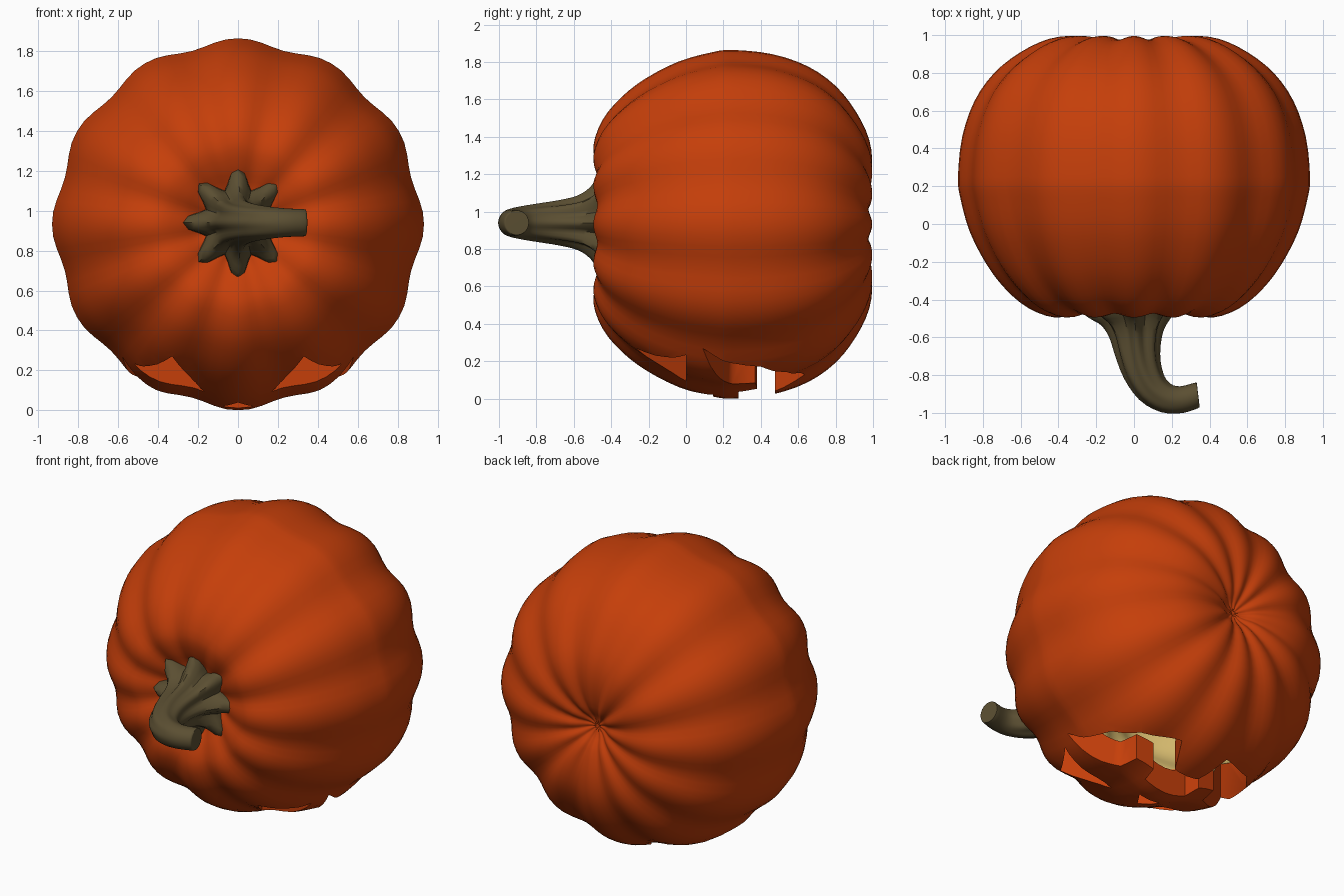
import bpy, bmesh, math
from mathutils import Vector

if "Cube" in bpy.data.objects:
    bpy.data.objects.remove(bpy.data.objects["Cube"])


def material(name, rgb):
    m = bpy.data.materials.new(name)
    m.diffuse_color = (*rgb, 1)
    m.use_nodes = True
    m.node_tree.nodes["Principled BSDF"].inputs["Base Color"].default_value = m.diffuse_color
    return m


ORANGE = material("pumpkin orange", (0.56, 0.049, 0.003))
CREAM = material("inner cream", (0.64, 0.47, 0.15))
STEM = material("stem brown", (0.105, 0.078, 0.032))
CY, CZ = 0.25, 0.932         # centre of the pumpkin, axis along y


def make_object(name, bm, mats):
    me = bpy.data.meshes.new(name)
    bm.to_mesh(me)
    bm.free()
    for m in mats:
        me.materials.append(m)
    ob = bpy.data.objects.new(name, me)
    bpy.context.collection.objects.link(ob)
    return ob


def smooth_curve(pts, n):
    """Catmull-Rom curve through tuples of any length."""
    out = []
    for i in range(len(pts) - 1):
        p0, p1 = pts[max(i - 1, 0)], pts[i]
        p2, p3 = pts[i + 1], pts[min(i + 2, len(pts) - 1)]
        for k in range(n):
            t = k / n
            out.append(tuple(
                0.5 * (2 * b + (c - a) * t + (2 * a - 5 * b + 4 * c - d) * t * t
                       + (3 * b - a - 3 * c + d) * t ** 3)
                for a, b, c, d in zip(p0, p1, p2, p3)))
    return out + [tuple(pts[-1])]


def skin(bm, rings, mat=0):
    faces = []
    for a, b in zip(rings, rings[1:]):
        n = max(len(a), len(b))
        for i in range(n):
            j = (i + 1) % n
            q = [a[i % len(a)], a[j % len(a)], b[j % len(b)], b[i % len(b)]]
            faces.append(bm.faces.new(list(dict.fromkeys(q))))
    for f in faces:
        f.material_index = mat
    return faces


# Ribbed pumpkin shell: (radius, y) profile, outer skin and smaller inner skin
PROFILE = [(0, -.38), (.1, -.39), (.2, -.42), (.3, -.47), (.42, -.495),
           (.56, -.445), (.68, -.345), (.78, -.215), (.87, -.04), (.92, .14),
           (.932, .25), (.91, .46), (.845, .65), (.74, .80), (.60, .91),
           (.45, .98), (.3, .995), (.15, .965), (.06, .91), (0, .89)]
SEG = 96


def shell(bm, size, mat):
    rings = []
    for r, y in smooth_curve(PROFILE, 3):
        if r < 0.004:
            rings.append([bm.verts.new((0, CY + (y - CY) * size, CZ))])
            continue
        ring = []
        for i in range(SEG):
            a = 2 * math.pi * i / SEG
            dent = (0.5 - 0.5 * math.cos(12 * a)) ** 1.2
            pole = max(0, 1 - r / 0.8)
            dr = 1 - (0.036 + 0.03 * pole) * dent
            dy = 1 - 0.028 * min(1, r / 0.15) * dent
            ring.append(bm.verts.new((r * size * dr * math.sin(a),
                                      CY + (y - CY) * size * dy,
                                      CZ + r * size * dr * math.cos(a))))
        rings.append(ring)
    return skin(bm, rings, mat)


bm = bmesh.new()
outer = shell(bm, 1.0, 0)
bmesh.ops.recalc_face_normals(bm, faces=outer)
inner = shell(bm, 0.82, 1)
bmesh.ops.recalc_face_normals(bm, faces=inner)
bmesh.ops.reverse_faces(bm, faces=inner)
pumpkin = make_object("pumpkin_shell", bm, [ORANGE, CREAM])

# Carved face on the underside: eyes, nose and toothed mouth
eye = [(.33, -.27), (.17, 0), (.52, 0)]
nose = [(0, .03), (.08, .145), (-.08, .145)]
half_mouth = [(.15, .28), (.17, .38), (.29, .37), (.31, .25), (.58, .09),
              (.51, .40), (.40, .54), (.17, .635), (.09, .475)]
mouth = half_mouth + [(-x, y) for x, y in reversed(half_mouth)]
bm = bmesh.new()
for outline in (eye, [(-x, y) for x, y in eye], nose, mouth):
    low, high = [[bm.verts.new((x, y, z)) for x, y in outline] for z in (-.2, .6)]
    skin(bm, [low, high])
    bm.faces.new(low)
    bm.faces.new(high)
bmesh.ops.recalc_face_normals(bm, faces=bm.faces)
cutter = make_object("face_cutter", bm, [ORANGE])
cutter.hide_render = True
mod = pumpkin.modifiers.new("carve", 'BOOLEAN')
mod.operation = 'DIFFERENCE'
mod.solver = 'EXACT'
mod.object = cutter
bpy.context.view_layer.objects.active = pumpkin
bpy.ops.object.modifier_apply(modifier=mod.name)
bpy.data.objects.remove(cutter)

# Curved stem: (x, y, radius, star strength) along its path, eight ridges
PATH = [(0, -.37, .23, .24), (0, -.45, .222, .24), (.005, -.51, .165, .17),
        (.01, -.58, .13, .12), (.02, -.68, .112, .08), (.045, -.78, .10, .05),
        (.095, -.87, .088, .03), (.17, -.922, .078, .01), (.25, -.93, .071, 0),
        (.33, -.908, .068, 0), (.34, -.904, .06, 0)]
pts = smooth_curve(PATH, 3)
bm = bmesh.new()
rings = []
for i, (x, y, r, star) in enumerate(pts):
    a, b = pts[max(i - 1, 0)], pts[min(i + 1, len(pts) - 1)]
    t = Vector((b[0] - a[0], b[1] - a[1], 0)).normalized()
    if x > .25:
        t = Vector((1, 0.12, 0)).normalized()
    side = Vector((-t.y, t.x, 0))
    ring = []
    for k in range(48):
        ang = 2 * math.pi * k / 48
        rr = r * (1 + star * math.cos(8 * ang))
        ring.append(bm.verts.new(Vector((x, y, .94)) + side * rr * math.sin(ang)
                                 + Vector((0, 0, rr * math.cos(ang)))))
    rings.append(ring)
skin(bm, rings)
bm.faces.new(rings[0])
bm.faces.new(rings[-1])
bmesh.ops.recalc_face_normals(bm, faces=bm.faces)
stem = make_object("stem", bm, [STEM])

# Smooth skin, sharp carved edges
for ob in (pumpkin, stem):
    bpy.ops.object.select_all(action='DESELECT')
    ob.select_set(True)
    bpy.context.view_layer.objects.active = ob
    bpy.ops.object.shade_smooth_by_angle(angle=math.radians(50))
